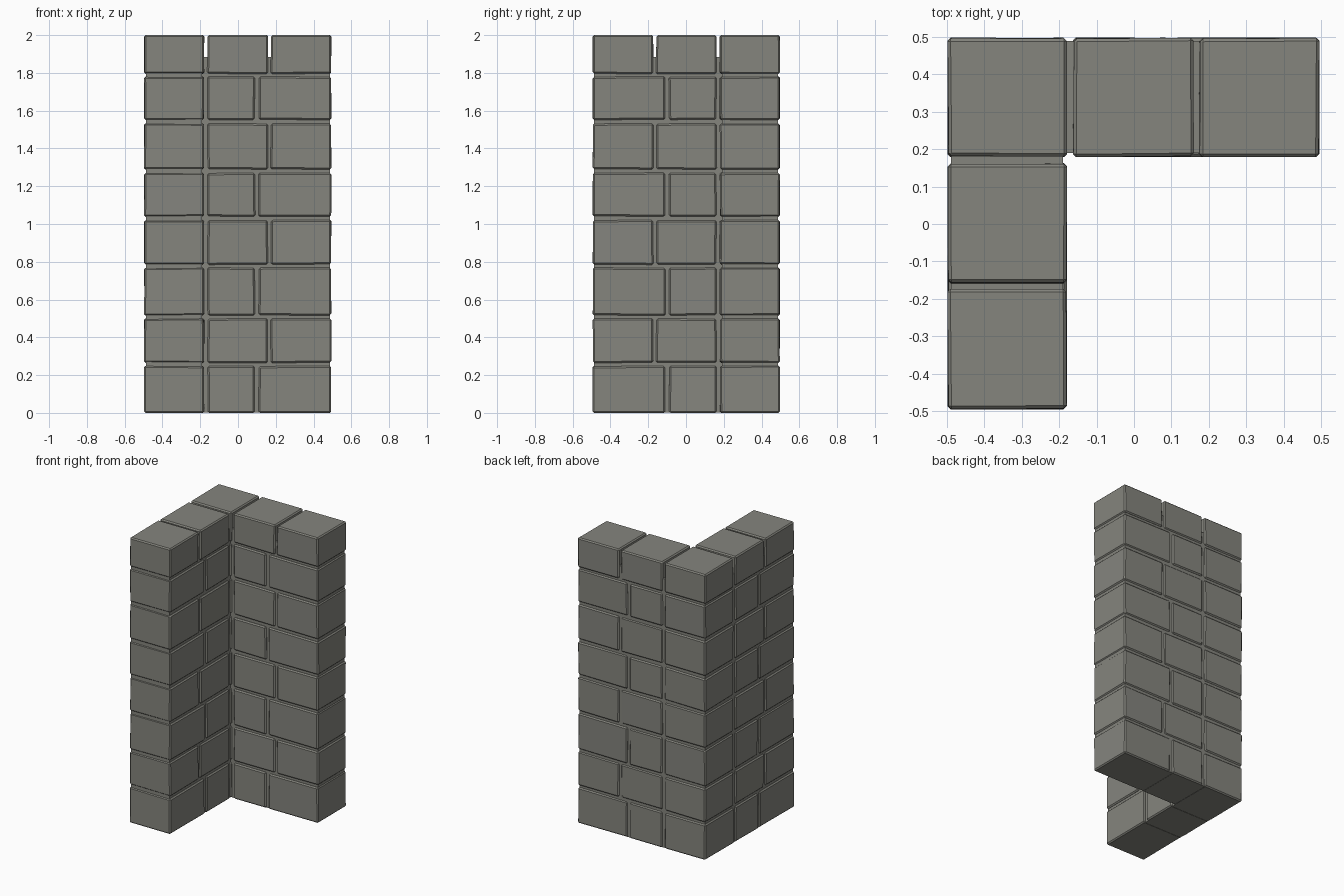
import bpy, bmesh, random
from mathutils import Vector

if "Cube" in bpy.data.objects:
    bpy.data.objects.remove(bpy.data.objects["Cube"])

random.seed(4)

stone = bpy.data.materials.new("grey stone")
stone.diffuse_color = (0.235, 0.235, 0.208, 1)
stone.use_nodes = True
stone.node_tree.nodes["Principled BSDF"].inputs["Base Color"].default_value = stone.diffuse_color


def make_object(name, bm, bevel=0.0):
    bmesh.ops.recalc_face_normals(bm, faces=bm.faces)
    me = bpy.data.meshes.new(name)
    bm.to_mesh(me)
    bm.free()
    me.materials.append(stone)
    ob = bpy.data.objects.new(name, me)
    bpy.context.collection.objects.link(ob)
    if bevel:
        mod = ob.modifiers.new("chipped edges", "BEVEL")
        mod.width = bevel
        mod.segments = 1
        mod.limit_method = 'NONE'
    return ob


def add_block(bm, lo, hi):
    """Box between two corners, each corner pulled slightly inward."""
    lo, hi = Vector(lo), Vector(hi)
    mid, size = (lo + hi) / 2, hi - lo
    for v in bmesh.ops.create_cube(bm, size=1)["verts"]:
        for i in range(3):
            s = 1 if v.co[i] > 0 else -1
            pull = random.uniform(0, 0.004)
            if (s < 0 and lo[i] == 0) or (s > 0 and hi[i] == 2):
                pull = 0
            v.co[i] = mid[i] + s * (size[i] / 2 - pull)


# Course heights (bottom, top)
courses = [(0, .25), (.264, .501), (.514, .77), (.784, 1.022),
           (1.038, 1.272), (1.288, 1.534), (1.55, 1.782), (1.793, 2)]
# Block spans measured along a wing, away from the corner; joints alternate
spans = [[(-.163, .092), (.108, .495)],
         [(-.163, .16), (.172, .495)]]

corner, back, left = bmesh.new(), bmesh.new(), bmesh.new()
for n, (z0, z1) in enumerate(courses):
    add_block(corner, (-.498, .178, z0), (-.178, .498, z1))
    for a, b in spans[n % 2]:
        add_block(back, (a, .178, z0), (b, .498, z1))
        add_block(left, (-.498, -b, z0), (-.178, -a, z1))
make_object("corner_blocks", corner, 0.008)
make_object("back_wing_blocks", back, 0.008)
make_object("left_wing_blocks", left, 0.008)

# Recessed L-shaped mortar core, stopping below the top of the last course
outline = [(-.488, -.488), (-.19, -.488), (-.19, .19),
           (.486, .19), (.486, .488), (-.488, .488)]
bm = bmesh.new()
face = bm.faces.new([bm.verts.new((x, y, 0.001)) for x, y in outline])
ext = bmesh.ops.extrude_face_region(bm, geom=[face], use_keep_orig=True)
for g in ext["geom"]:
    if isinstance(g, bmesh.types.BMVert):
        g.co.z = 1.885
make_object("mortar_core", bm)
